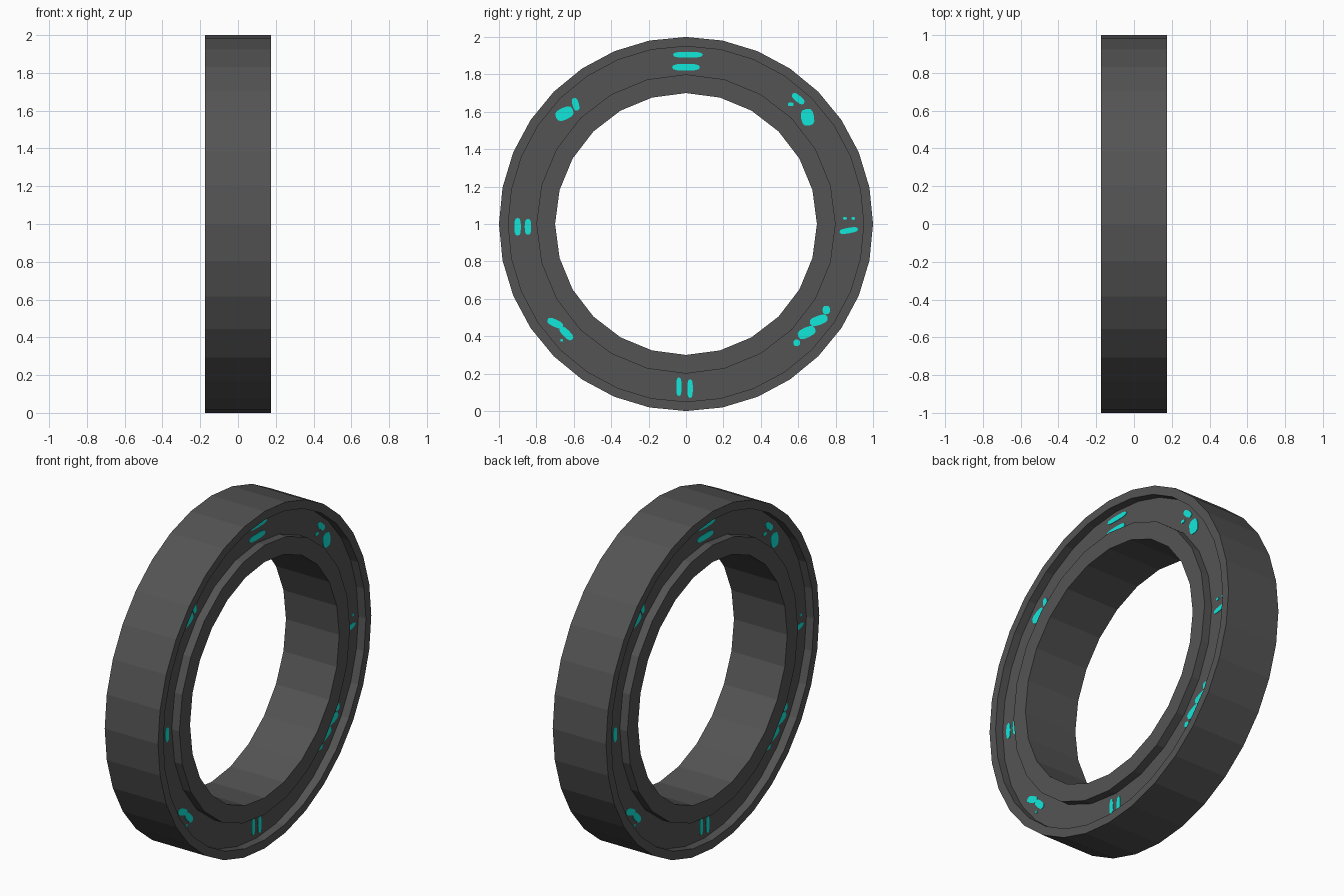
import bpy, bmesh, math

if "Cube" in bpy.data.objects:
    bpy.data.objects.remove(bpy.data.objects["Cube"])

HALF, FLOOR = 0.175, 0.125     # half width of the ring, recessed floor position
OUT, OUT_N = (1.0, 0.95), 32   # outer rim radii and sides
INN, INN_N = (0.70, 0.80), 24  # inner lip radii and sides


def material(name, colour):
    m = bpy.data.materials.new(name)
    m.diffuse_color = (*colour, 1)
    m.use_nodes = True
    m.node_tree.nodes["Principled BSDF"].inputs["Base Color"].default_value = m.diffuse_color
    return m


def finish(bm, name, mat):
    bmesh.ops.recalc_face_normals(bm, faces=bm.faces[:])
    me = bpy.data.meshes.new(name)
    bm.to_mesh(me)
    bm.free()
    me.materials.append(mat)
    ob = bpy.data.objects.new(name, me)
    bpy.context.collection.objects.link(ob)
    return ob


def loop(bm, r, x, n):
    return [bm.verts.new((x, r * math.sin(2 * math.pi * i / n),
                          1 + r * math.cos(2 * math.pi * i / n))) for i in range(n)]


def bridge(bm, a, b):
    """Join two closed loops, also when their side counts differ."""
    na, nb = len(a), len(b)
    i = j = 0
    while i < na or j < nb:
        ta, tb = (i + 1) * nb, (j + 1) * na
        if ta == tb:
            bm.faces.new((a[i], a[(i + 1) % na], b[(j + 1) % nb], b[j]))
            i, j = i + 1, j + 1
        elif ta < tb:
            bm.faces.new((a[i], a[(i + 1) % na], b[j % nb]))
            i += 1
        else:
            bm.faces.new((a[i % na], b[(j + 1) % nb], b[j]))
            j += 1


dark = material("dark_grey", (0.088, 0.088, 0.088))
teal = material("bright_teal", (0.006, 0.80, 0.71))

# Ring body: outer rim, recessed floor and inner lip on both sides
bm = bmesh.new()
section = [(OUT[0], HALF, OUT_N), (OUT[1], HALF, OUT_N), (OUT[1], FLOOR, OUT_N),
           (INN[1], FLOOR, INN_N), (INN[1], HALF, INN_N), (INN[0], HALF, INN_N)]
section += [(r, -x, n) for r, x, n in reversed(section)]
loops = [loop(bm, *s) for s in section]
for k in range(len(loops)):
    bridge(bm, loops[k], loops[(k + 1) % len(loops)])
finish(bm, "ring_body", dark)

# Painted abstract dabs on the floor: y, z, length, height, tilt in degrees
DABS = [
    (0.01, 1.905, 0.16, 0.032, 0), (0.0, 1.838, 0.15, 0.036, 0),
    (0.60, 1.67, 0.08, 0.035, -40), (0.56, 1.64, 0.03, 0.02, 0),
    (0.65, 1.57, 0.07, 0.09, 10),
    (0.87, 0.965, 0.10, 0.03, 10), (0.85, 1.03, 0.02, 0.015, 0), (0.895, 1.03, 0.02, 0.015, 0),
    (0.75, 0.54, 0.04, 0.045, 0), (0.71, 0.485, 0.10, 0.05, 20),
    (0.645, 0.42, 0.10, 0.055, 25), (0.592, 0.365, 0.035, 0.035, 0),
    (-0.038, 0.13, 0.028, 0.10, 0), (0.022, 0.12, 0.03, 0.10, 0),
    (-0.70, 0.47, 0.09, 0.04, -25), (-0.64, 0.415, 0.09, 0.04, -45),
    (-0.665, 0.378, 0.015, 0.015, 0),
    (-0.90, 0.985, 0.035, 0.095, 0), (-0.845, 0.985, 0.035, 0.085, 0),
    (-0.65, 1.59, 0.10, 0.065, 25), (-0.59, 1.64, 0.035, 0.07, 15),
]


def dab(bm, side, y, z, w, h, tilt):
    c, s = math.cos(math.radians(tilt)), math.sin(math.radians(tilt))
    ends = []
    for x in (FLOOR - 0.001, FLOOR + 0.003):
        ring = []
        for i in range(12):
            t = 2 * math.pi * i / 12
            # rounded-box outline
            u = w / 2 * math.copysign(abs(math.cos(t)) ** 0.7, math.cos(t))
            v = h / 2 * math.copysign(abs(math.sin(t)) ** 0.7, math.sin(t))
            ring.append(bm.verts.new((side * x, side * (y + u * c - v * s), z + u * s + v * c)))
        ends.append(ring)
    bm.faces.new(ends[0])
    bm.faces.new(ends[1])
    bridge(bm, *ends)


for side, name in ((1, "right_dabs"), (-1, "left_dabs")):
    bm = bmesh.new()
    for d in DABS:
        dab(bm, side, *d)
    finish(bm, name, teal)
